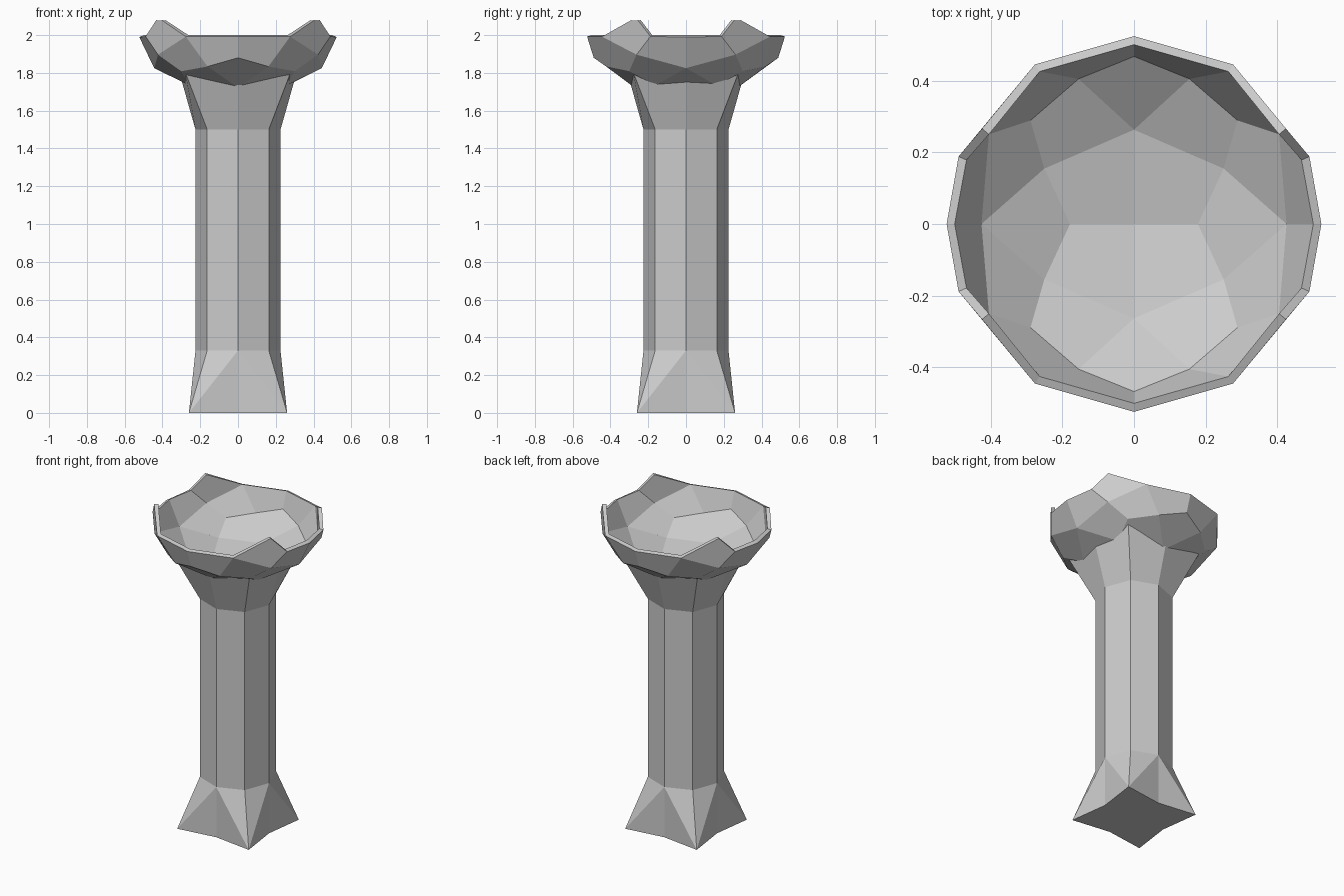
import bpy, bmesh, math
from itertools import combinations
from mathutils import Vector

if "Cube" in bpy.data.objects:
    bpy.data.objects.remove(bpy.data.objects["Cube"])


def make_object(name, bm):
    mesh = bpy.data.meshes.new(name)
    bm.to_mesh(mesh)
    bm.free()
    obj = bpy.data.objects.new(name, mesh)
    bpy.context.collection.objects.link(obj)
    return obj


# Bowl: lower half of an icosahedron sphere split into kites, squashed and thickened
RADIUS, DEPTH, RIM_Z = 0.5, 0.3, 2.0
PHI = (1 + math.sqrt(5)) / 2
corners = []
for a in (-1, 1):
    for b in (-PHI, PHI):
        corners += [Vector((a, b, 0)), Vector((0, a, b)), Vector((b, 0, a))]

bm = bmesh.new()
for tri in combinations(corners, 3):
    if any((p - q).length > 2.01 for p, q in combinations(tri, 2)):
        continue
    centre = sum(tri, Vector())
    for i in range(3):
        v, p, q = tri[i], tri[i - 1], tri[i - 2]
        kite = [w.normalized() for w in (v, v + p, centre, v + q)]
        if sum(w.z for w in kite) > 0:
            continue
        if (kite[2] - kite[0]).cross(kite[3] - kite[1]).dot(centre) < 0:
            kite.reverse()
        bm.faces.new([bm.verts.new((w.x * RADIUS, w.y * RADIUS, RIM_Z + w.z * DEPTH))
                      for w in kite])
bmesh.ops.remove_doubles(bm, verts=bm.verts, dist=0.001)
bowl = make_object("bowl", bm)
shell = bowl.modifiers.new("thickness", 'SOLIDIFY')
shell.thickness = 0.025
shell.offset = 1

# Column: octagonal shaft flaring to four corners at the foot and under the bowl
# each ring: (side distance, side z, corner half width, corner z)
rings = [(0.225, 0, 0.26, 0),
         (0.225, 0.33, 0.163, 0.33),
         (0.225, 1.5, 0.163, 1.5),
         (0.298, 1.757, 0.28, 1.806)]
bm = bmesh.new()
loops = []
for side, side_z, corner, corner_z in rings:
    loop = []
    for i in range(8):
        r, z = (corner * math.sqrt(2), corner_z) if i % 2 else (side, side_z)
        a = i * math.pi / 4
        loop.append(bm.verts.new((r * math.cos(a), r * math.sin(a), z)))
    loops.append(loop)
for level, (low, high) in enumerate(zip(loops, loops[1:])):
    for i in range(8):
        j = (i + 1) % 8
        if level == 0:
            # foot faces fold from the shaft's side edge to the foot corner
            s, c = (i, j) if i % 2 == 0 else (j, i)
            bm.faces.new((low[s], low[c], high[s]))
            bm.faces.new((low[c], high[c], high[s]))
        else:
            bm.faces.new((low[i], low[j], high[j], high[i]))
bm.faces.new(loops[0][::-1])
bmesh.ops.recalc_face_normals(bm, faces=bm.faces)
make_object("column", bm)
